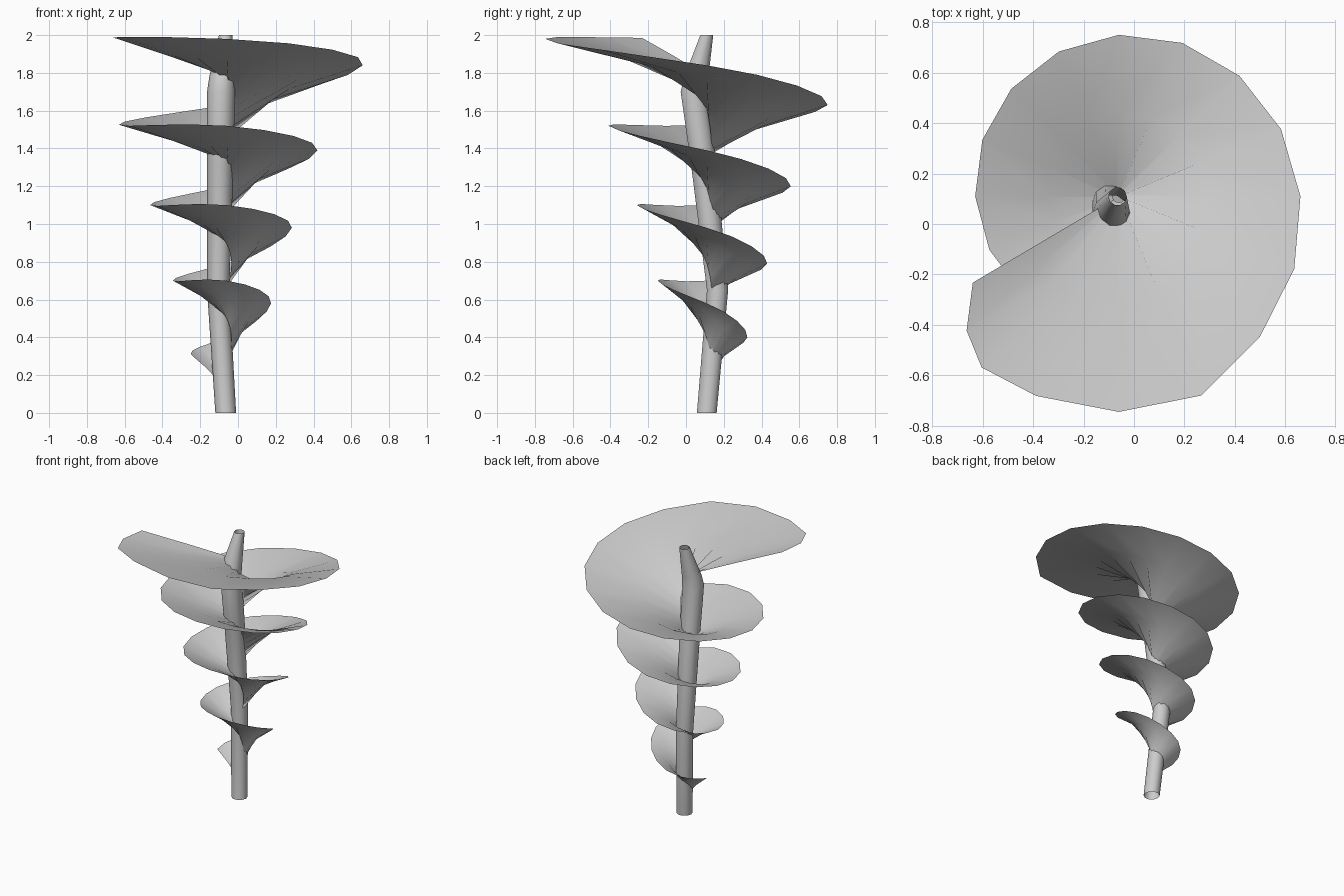
import bpy, bmesh
from math import sin, cos, pi, radians

if "Cube" in bpy.data.objects:
    bpy.data.objects.remove(bpy.data.objects["Cube"])

CX, CY = -0.06, 0.11          # axis of the spiral
R_IN = 0.025                  # inner radius of the spiral, hidden in the pole


def finish(name, bm, angle):
    me = bpy.data.meshes.new(name)
    bm.to_mesh(me)
    bm.free()
    ob = bpy.data.objects.new(name, me)
    bpy.context.collection.objects.link(ob)
    bpy.context.view_layer.objects.active = ob
    ob.select_set(True)
    bpy.ops.object.shade_smooth_by_angle(angle=radians(angle))
    ob.select_set(False)


def sample(vals, t):
    """Smooth interpolation through one value per quarter turn."""
    i = min(int(t), len(vals) - 2)
    f = t - i
    p1, p2 = vals[i], vals[i + 1]
    p0 = vals[i - 1] if i else 2 * p1 - p2
    p3 = vals[i + 2] if i + 2 < len(vals) else p2
    return 0.5 * (2 * p1 + (p2 - p0) * f + (2 * p0 - 5 * p1 + 4 * p2 - p3) * f ** 2
                  + (3 * p1 - p0 - 3 * p2 + p3) * f ** 3)


# Pole: bent open tube of round sections (x, y, z, radius)
sections = [(-.065, .11, 0, .055), (-.105, .167, .65, .059), (-.095, .095, 1.3, .07),
            (-.09, .042, 1.70, .074), (-.085, .055, 1.78, .067), (-.065, .11, 2, .036)]
N = 10
bm = bmesh.new()
rings = [[bm.verts.new((x + r * cos(2 * pi * k / N), y + r * sin(2 * pi * k / N), z))
          for k in range(N)] for x, y, z, r in sections]
for a, b in zip(rings, rings[1:]):
    for k in range(N):
        j = (k + 1) % N
        bm.faces.new((a[k], a[j], b[j], b[k]))
finish("pole", bm, 50)

# Spiral sheet: values per quarter turn, clockwise from -x
outer_r = [.19, .215, .235, .26, .285, .32, .345, .37, .405, .445, .48, .52, .57, .64, .72, .855, .86]
outer_z = [.31, .40, .58, .70, .70, .79, .98, 1.10, 1.10, 1.20, 1.39, 1.52, 1.525, 1.63, 1.84, 1.98, 1.98]
inner_z = [.15, .25, .39, .50, .55, .645, .79, .895, .945, 1.03, 1.19, 1.32, 1.35, 1.42, 1.61, 1.76, 1.80]
steps = [(i / 4, sample(outer_r, i / 4)) for i in range(58)]
steps += [(14.5, .79), (14.75, .855), (15, .855), (15.25, .857),
          (15.43, .87), (15.54, .805), (15.66, .673)]     # rounded end corner
bm = bmesh.new()
prev = None
for t, r in steps:
    a = pi - t * pi / 2
    zi, zo = sample(inner_z, t), sample(outer_z, t)
    # the sheet flattens outward, most on the right-hand side
    bulge = .022 + .018 * cos((t - 1.6) * pi / 2)
    if t > 15:
        bulge *= .5
    mid = .5
    row = [(R_IN, zi), (R_IN + (r - R_IN) * mid, zi + (zo - zi) * mid + bulge), (r, zo)]
    vs = [bm.verts.new((CX + q * cos(a), CY + q * sin(a), z)) for q, z in row]
    if prev:
        for k in range(2):
            bm.faces.new((prev[k], vs[k], vs[k + 1], prev[k + 1]))
    prev = vs
finish("spiral_sheet", bm, 60)
